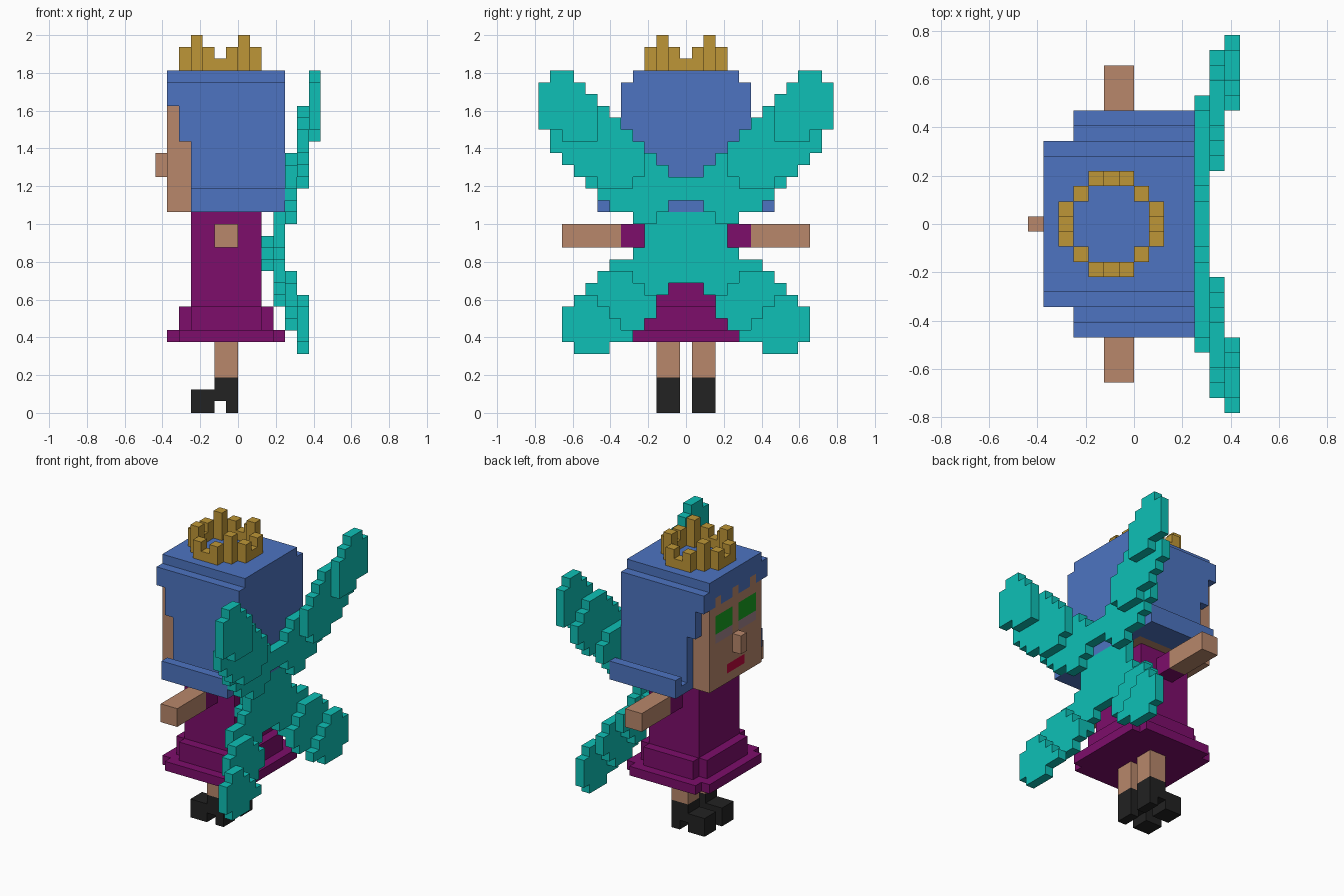
import bpy, bmesh, math

cube = bpy.data.objects.get("Cube")
if cube:
    bpy.data.objects.remove(cube, do_unlink=True)

U = 0.0625  # size of one block


def linear(c):
    c /= 255
    return c / 12.92 if c <= 0.04045 else ((c + 0.055) / 1.055) ** 2.4


def material(name, rgb):
    m = bpy.data.materials.new(name)
    col = (*[linear(c) for c in rgb], 1)
    m.diffuse_color = col
    m.use_nodes = True
    bsdf = m.node_tree.nodes["Principled BSDF"]
    bsdf.inputs["Base Color"].default_value = col
    bsdf.inputs["Roughness"].default_value = 0.9
    return m


SKIN = material("skin", (184, 135, 107))
BLUE = material("hair_blue", (77, 116, 193))
PLUM = material("dress_plum", (125, 13, 107))
TEAL = material("wing_teal", (14, 192, 182))
GOLD = material("crown_gold", (190, 150, 55))
BLACK = material("boot_black", (34, 34, 34))
GREEN = material("eye_green", (24, 160, 32))
RED = material("lip_red", (190, 10, 60))
MAUVE = material("eye_shadow_mauve", (160, 132, 140))

STEPS = [(1, 0, 0), (-1, 0, 0), (0, 1, 0), (0, -1, 0), (0, 0, 1), (0, 0, -1)]


def build(name, boxes):
    """Fill boxes (material, x0, x1, y0, y1, z0, z1) with blocks, keep the outer
    skin only and merge flat areas. A later box repaints; None carves away."""
    cells = {}
    for mat, x0, x1, y0, y1, z0, z1 in boxes:
        for i in range(round(x1 - x0)):
            for j in range(round(y1 - y0)):
                for k in range(round(z1 - z0)):
                    key = (x0 + i, y0 + j, z0 + k)
                    if mat is None:
                        cells.pop(key, None)
                    else:
                        cells[key] = mat
    mats = list(dict.fromkeys(cells.values()))
    bm = bmesh.new()
    verts = {}

    def vert(p):
        if p not in verts:
            verts[p] = bm.verts.new([c * U for c in p])
        return verts[p]

    for cell, mat in cells.items():
        for d in STEPS:
            if tuple(a + b for a, b in zip(cell, d)) in cells:
                continue
            axis = [abs(c) for c in d].index(1)
            sign = d[axis]
            b, c = (axis + 1) % 3, (axis + 2) % 3
            corners = [(0, 0), (1, 0), (1, 1), (0, 1)][::sign]
            quad = []
            for s, t in corners:
                p = list(cell)
                p[axis] += sign > 0
                p[b] += s
                p[c] += t
                quad.append(vert(tuple(p)))
            bm.faces.new(quad).material_index = mats.index(mat)
    bmesh.ops.dissolve_limit(bm, angle_limit=math.radians(1), verts=bm.verts[:],
                             edges=bm.edges[:], delimit={'MATERIAL'})
    me = bpy.data.meshes.new(name)
    bm.to_mesh(me)
    bm.free()
    for m in mats:
        me.materials.append(m)
    ob = bpy.data.objects.new(name, me)
    bpy.context.collection.objects.link(ob)
    return ob


def mirrored(boxes):
    """Add the copy of each box across the y = 0 plane."""
    return boxes + [(m, a, b, -d, -c, e, f) for m, a, b, c, d, e, f in boxes]


def pair(name, boxes):
    build("right_" + name, boxes)
    build("left_" + name, [(m, a, b, -d, -c, e, f) for m, a, b, c, d, e, f in boxes])


# Boots with a raised arch, legs, arms and sleeves
pair("boot", [(BLACK, -2, 0, .5, 2.5, 0, 3), (BLACK, -4, -2, .5, 2.5, 0, 2),
              (None, -2, -1, .5, 2.5, 0, 1)])
pair("leg", [(SKIN, -2, 0, .5, 2.5, 3, 6)])
pair("arm", [(SKIN, -2, 0, 5.5, 10.5, 14, 16)])
pair("sleeve", [(PLUM, -2, 0, 3.5, 5.5, 14, 16)])

# Dress: bodice and two flared tiers with cut corners
build("dress", [
    (PLUM, -4, 2, -3.5, 3.5, 6, 17),
    (PLUM, -5, 3, -3.5, 3.5, 7, 9), (PLUM, -4, 2, -4.5, 4.5, 7, 9),
    (PLUM, -6, 4, -4.5, 4.5, 6, 7), (PLUM, -5, 3, -5.5, 5.5, 6, 7)])

# Head with painted eyes and lips, plus the nose
fringe = [-3.5, -.5, 2.5]
head = [(SKIN, -6, 3, -4.5, 4.5, 17, 26)]
head += [(SKIN, -6, -5, y, y + 1, 26, 27) for y in fringe]
head += mirrored([(GREEN, -6, -5, .5, 3.5, 23, 25), (MAUVE, -6, -5, .5, 3.5, 22, 23)])
head += [(RED, -6, -5, -1.5, 1.5, 18, 19), (SKIN, -7, -6, -.5, .5, 20, 22)]
build("head", head)

# Hair: a shell around the head with upturned side curls
hair = [(BLUE, -6, 4, -4.5, 4.5, 28, 29), (BLUE, -6, 4, -5.5, 5.5, 26, 28),
        (BLUE, -5, 4, -5.5, 5.5, 23, 26), (BLUE, -4, 4, -5.5, 5.5, 17, 23)]
hair += mirrored([(BLUE, -4, 4, 5.5, 7.5, 17, 18), (BLUE, -4, 4, 6.5, 7.5, 18, 19)])
hair += [(None, -6, 3, -4.5, 4.5, 17, 26)]
hair += [(None, -6, -5, y, y + 1, 26, 27) for y in fringe]
build("hair", hair)

# Crown: ring of posts, tallest on the diagonals
crown = []
for t, top in ((-1, 31), (0, 30), (1, 31)):
    for s in (-3, 3):
        crown.append((GOLD, s - 2, s - 1, t - .5, t + .5, 29, top))
        crown.append((GOLD, t - 2, t - 1, s - .5, s + .5, 29, top))
for a in (-2, 2):
    for b in (-2, 2):
        crown.append((GOLD, a - 2, a - 1, b - .5, b + .5, 29, 32))
build("crown", crown)


# Wings: stepped layers going outward, rows listed upward as (inner, outer)
def layer(x, z, rows):
    return [(TEAL, x, x + 1, a, b, z + i, z + i + 1) for i, (a, b) in enumerate(rows)]


upper = layer(4, 16, [(2.5, 4.5), (1.5, 6.5), (-.5, 7.5), (-.5, 8.5), (1.5, 8.5), (2.5, 7.5)])
upper += layer(5, 19, [(4.5, 7.5), (3.5, 9.5), (3.5, 10.5), (3.5, 11.5), (4.5, 11.5),
                       (5.5, 10.5), (6.5, 9.5)])
upper += layer(6, 23, [(7.5, 10.5), (7.5, 12.5), (7.5, 12.5), (7.5, 12.5), (8.5, 12.5),
                       (9.5, 11.5)])
lower = layer(4, 7, [(3.5, 6.5), (2.5, 7.5), (2.5, 8.5), (3.5, 8.5), (4.5, 7.5)])
lower += layer(5, 5, [(6.5, 9.5), (4.5, 10.5), (5.5, 10.5), (6.5, 10.5), (7.5, 9.5)])
root = layer(3, 9, [(2.5, 4.5), (1.5, 5.5), (-.5, 6.5), (-.5, 6.5), (-.5, 4.5),
                    (-.5, 3.5), (-.5, 3.5), (-.5, 3.5)])
root += layer(2, 12, [(-.5, 2.5), (-.5, 3.5), (-.5, 2.5)])
build("upper_wings", mirrored(upper))
build("lower_wings", mirrored(lower))
build("wing_root", mirrored(root))
